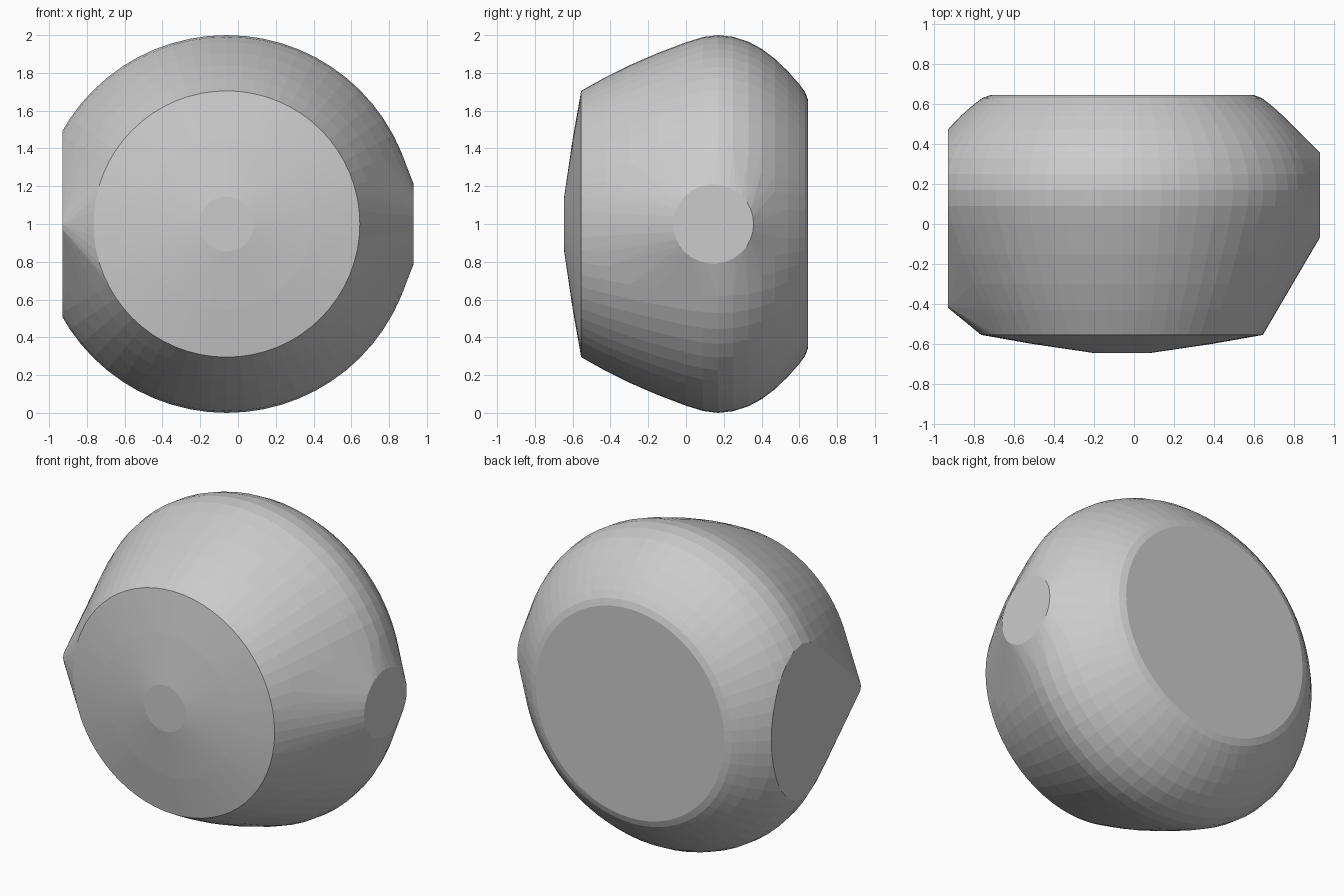
import bpy, bmesh, math
from mathutils import Vector

if "Cube" in bpy.data.objects:
    bpy.data.objects.remove(bpy.data.objects["Cube"])

CX, CZ, SEGS = -0.06, 1.0, 64
LEFT, RIGHT = -0.93, 0.93

# Body profile: (y, radius) revolved around the front-back axis
PROFILE = [(-0.645, 0.145), (-0.60, 0.45), (-0.555, 0.705), (-0.43, 0.775),
           (-0.30, 0.84), (-0.15, 0.905), (0.0, 0.962), (0.09, 0.99),
           (0.17, 1.0), (0.25, 0.991), (0.33, 0.965), (0.40, 0.928),
           (0.47, 0.875), (0.54, 0.808), (0.60, 0.74), (0.63, 0.70), (0.645, 0.66)]


def hull(points):
    """Convex shell around a set of points."""
    bm = bmesh.new()
    for p in points:
        bm.verts.new(p)
    res = bmesh.ops.convex_hull(bm, input=bm.verts[:])
    junk = {g for key in ("geom_interior", "geom_unused") for g in res[key]
            if isinstance(g, bmesh.types.BMVert)}
    bmesh.ops.delete(bm, geom=list(junk), context='VERTS')
    return bm


def disc(x, y, ry, rz, n):
    """Ring of points on a side plane."""
    return [Vector((x, y + ry * math.cos(math.tau * i / n),
                    CZ + rz * math.sin(math.tau * i / n))) for i in range(n)]


# Round body, trimmed flat on both sides
body_points = [Vector((CX + r * math.cos(math.tau * i / SEGS), y,
                       CZ + r * math.sin(math.tau * i / SEGS)))
               for y, r in PROFILE for i in range(SEGS)]
bm = hull(body_points)
for x, sign in ((LEFT, -1), (RIGHT, 1)):
    bmesh.ops.bisect_plane(bm, geom=bm.verts[:] + bm.edges[:] + bm.faces[:], dist=1e-5,
                           plane_co=(x, 0, 0), plane_no=(sign, 0, 0), clear_outer=True)
trimmed = [v.co.copy() for v in bm.verts]
bm.free()

# Shell stretched over the body, the right cap and the small left nose
bm = hull(trimmed + disc(RIGHT, 0.145, 0.213, 0.21, 32) + disc(LEFT, -0.365, 0.055, 0.055, 12))
bmesh.ops.dissolve_limit(bm, angle_limit=math.radians(0.3),
                         verts=bm.verts[:], edges=bm.edges[:])
bmesh.ops.recalc_face_normals(bm, faces=bm.faces[:])

mesh = bpy.data.meshes.new("rounded_shell")
bm.to_mesh(mesh)
bm.free()
mat = bpy.data.materials.new("light grey")
mat.diffuse_color = (0.6, 0.6, 0.6, 1.0)
mat.use_nodes = True
mat.node_tree.nodes["Principled BSDF"].inputs["Base Color"].default_value = mat.diffuse_color
mesh.materials.append(mat)
shell = bpy.data.objects.new("rounded_shell", mesh)
bpy.context.collection.objects.link(shell)
